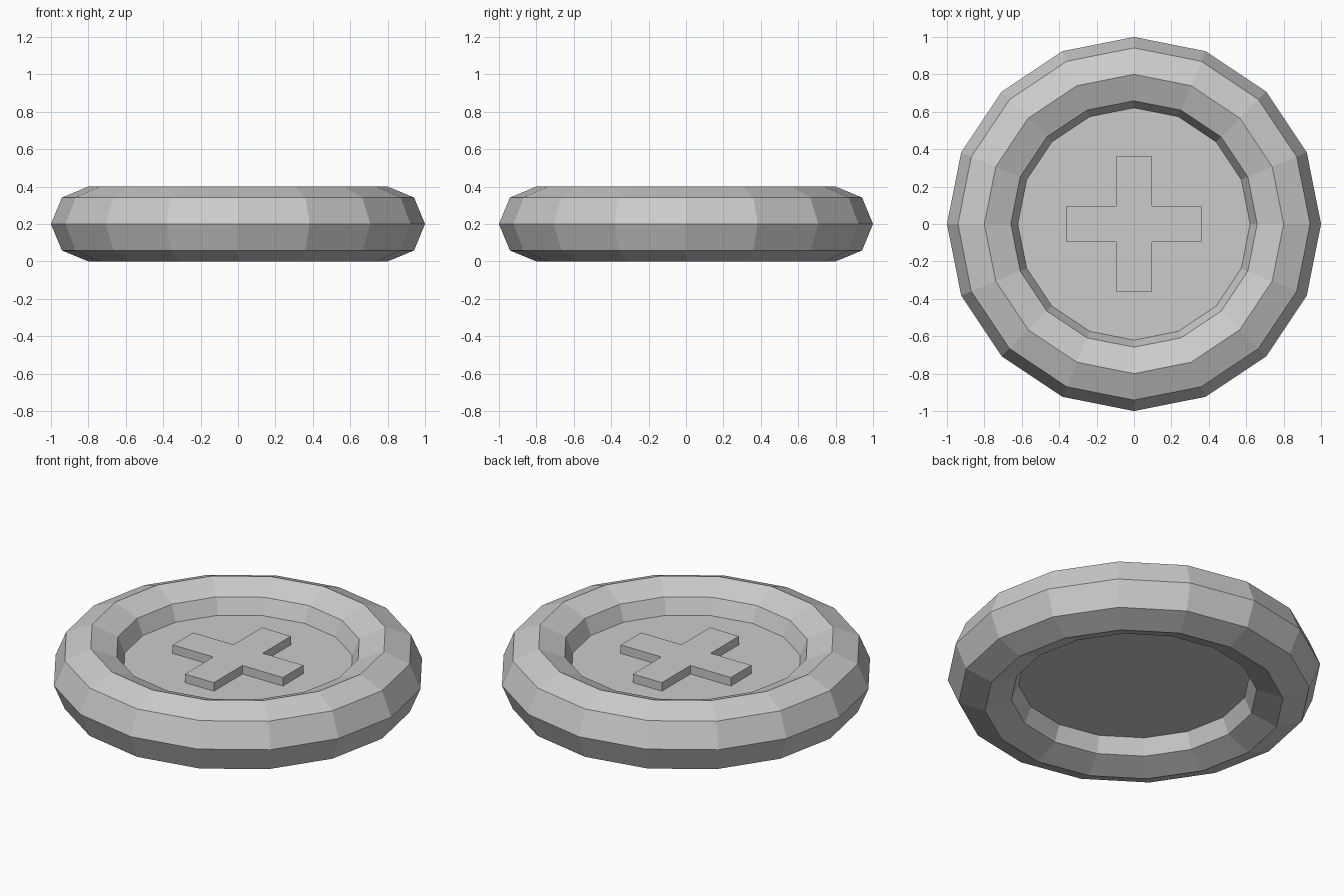
import bpy, bmesh

if "Cube" in bpy.data.objects:
    bpy.data.objects.remove(bpy.data.objects["Cube"])

# Rounded low-poly rim
bpy.ops.mesh.primitive_torus_add(major_segments=16, minor_segments=8,
                                 major_radius=0.8, minor_radius=0.2,
                                 location=(0, 0, 0.2))
bpy.context.object.name = "rim"

# Centre disc, its edge buried in the rim
bpy.ops.mesh.primitive_cylinder_add(vertices=16, radius=0.67, depth=0.1,
                                    location=(0, 0, 0.2))
bpy.context.object.name = "centre_disc"

# Raised plus shape: one quarter of the outline, turned four times
L, W, BOTTOM, TOP = 0.36, 0.095, 0.25, 0.30
outline = []
x_y = [(L, -W), (L, W), (W, W)]
for _ in range(4):
    outline += x_y
    x_y = [(-y, x) for x, y in x_y]

bm = bmesh.new()
face = bm.faces.new([bm.verts.new((x, y, BOTTOM)) for x, y in outline])
ext = bmesh.ops.extrude_face_region(bm, geom=[face], use_keep_orig=True)
verts = [g for g in ext["geom"] if isinstance(g, bmesh.types.BMVert)]
bmesh.ops.translate(bm, verts=verts, vec=(0, 0, TOP - BOTTOM))
bmesh.ops.recalc_face_normals(bm, faces=bm.faces)
mesh = bpy.data.meshes.new("raised_plus")
bm.to_mesh(mesh)
bm.free()
bpy.context.collection.objects.link(bpy.data.objects.new("raised_plus", mesh))
